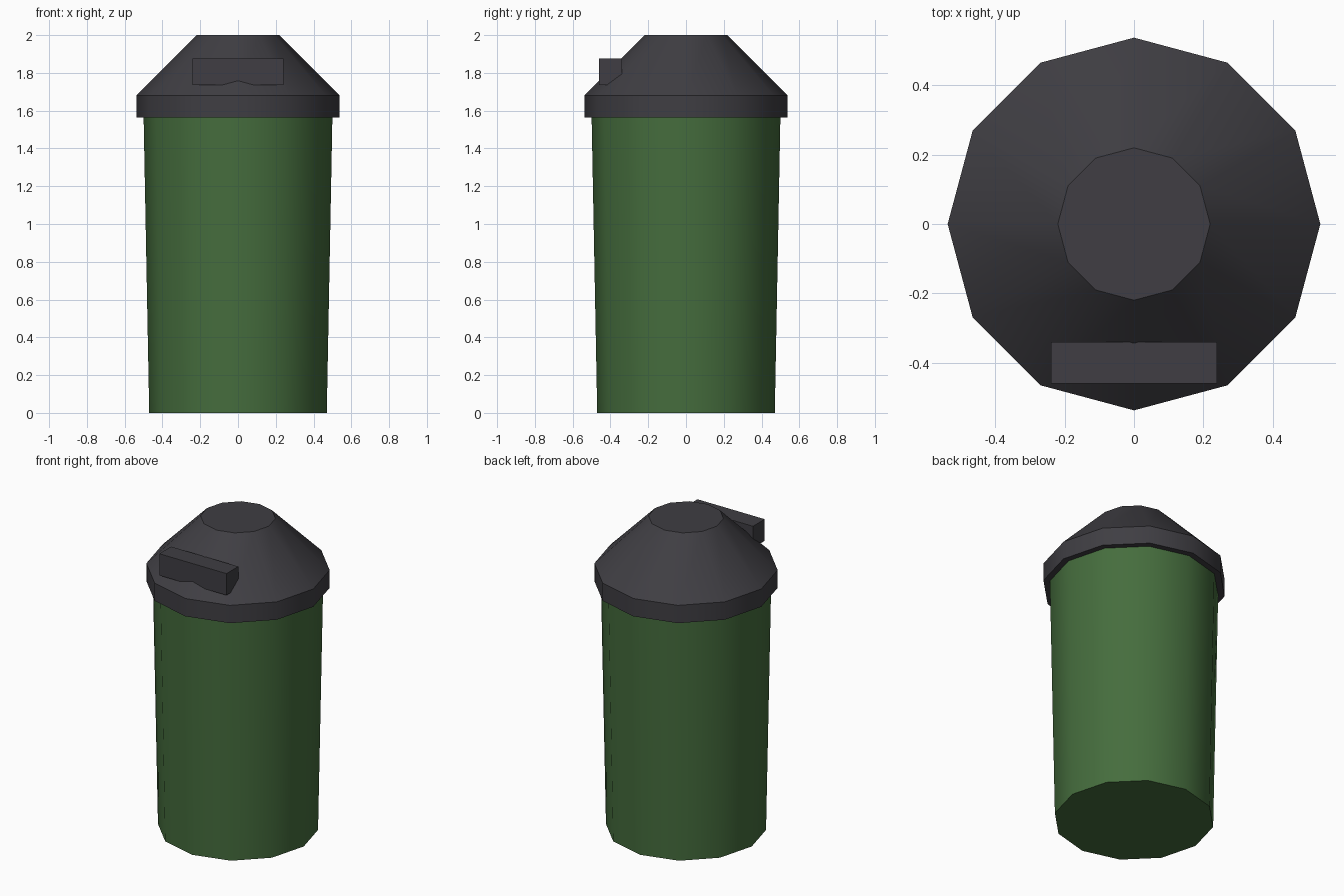
import bpy
import bmesh
import math

cube = bpy.data.objects.get("Cube")
if cube:
    bpy.data.objects.remove(cube, do_unlink=True)

SIDES = 12


def make_material(name, rgb):
    mat = bpy.data.materials.new(name)
    mat.use_nodes = True
    color = (*rgb, 1.0)
    mat.diffuse_color = color
    mat.node_tree.nodes["Principled BSDF"].inputs["Base Color"].default_value = color
    mat.node_tree.nodes["Principled BSDF"].inputs["Roughness"].default_value = 0.8
    return mat


def turned_part(name, profile, mat):
    """Stack rings of (radius, height) into a closed, smooth-sided solid."""
    bm = bmesh.new()
    rings = []
    for radius, z in profile:
        angles = [math.tau * i / SIDES for i in range(SIDES)]
        rings.append([bm.verts.new((radius * math.cos(a), radius * math.sin(a), z))
                      for a in angles])
    for low, high in zip(rings, rings[1:]):
        for i in range(SIDES):
            j = (i + 1) % SIDES
            bm.faces.new((low[i], low[j], high[j], high[i]))
    bm.faces.new(reversed(rings[0]))
    bm.faces.new(rings[-1])
    mesh = bpy.data.meshes.new(name)
    bm.to_mesh(mesh)
    bm.free()
    obj = bpy.data.objects.new(name, mesh)
    bpy.context.collection.objects.link(obj)
    mesh.materials.append(mat)
    bpy.ops.object.select_all(action="DESELECT")
    obj.select_set(True)
    bpy.context.view_layer.objects.active = obj
    bpy.ops.object.shade_smooth_by_angle(angle=math.radians(35))
    return obj


green = make_material("bin green", (0.06, 0.153, 0.047))
charcoal = make_material("lid charcoal", (0.05, 0.048, 0.056))

# Tapered bin and its overhanging lid
turned_part("bin_body", [(0.47, 0), (0.5, 1.58)], green)
turned_part("lid", [(0.538, 1.565), (0.538, 1.68), (0.22, 2.0)], charcoal)

# Handle block set into the front slope of the lid
bpy.ops.mesh.primitive_cube_add(size=1, location=(0, -0.4, 1.805))
handle = bpy.context.object
handle.name = "lid_handle"
handle.dimensions = (0.48, 0.12, 0.14)
bpy.ops.object.transform_apply(location=False, rotation=False, scale=True)
handle.data.materials.append(charcoal)
